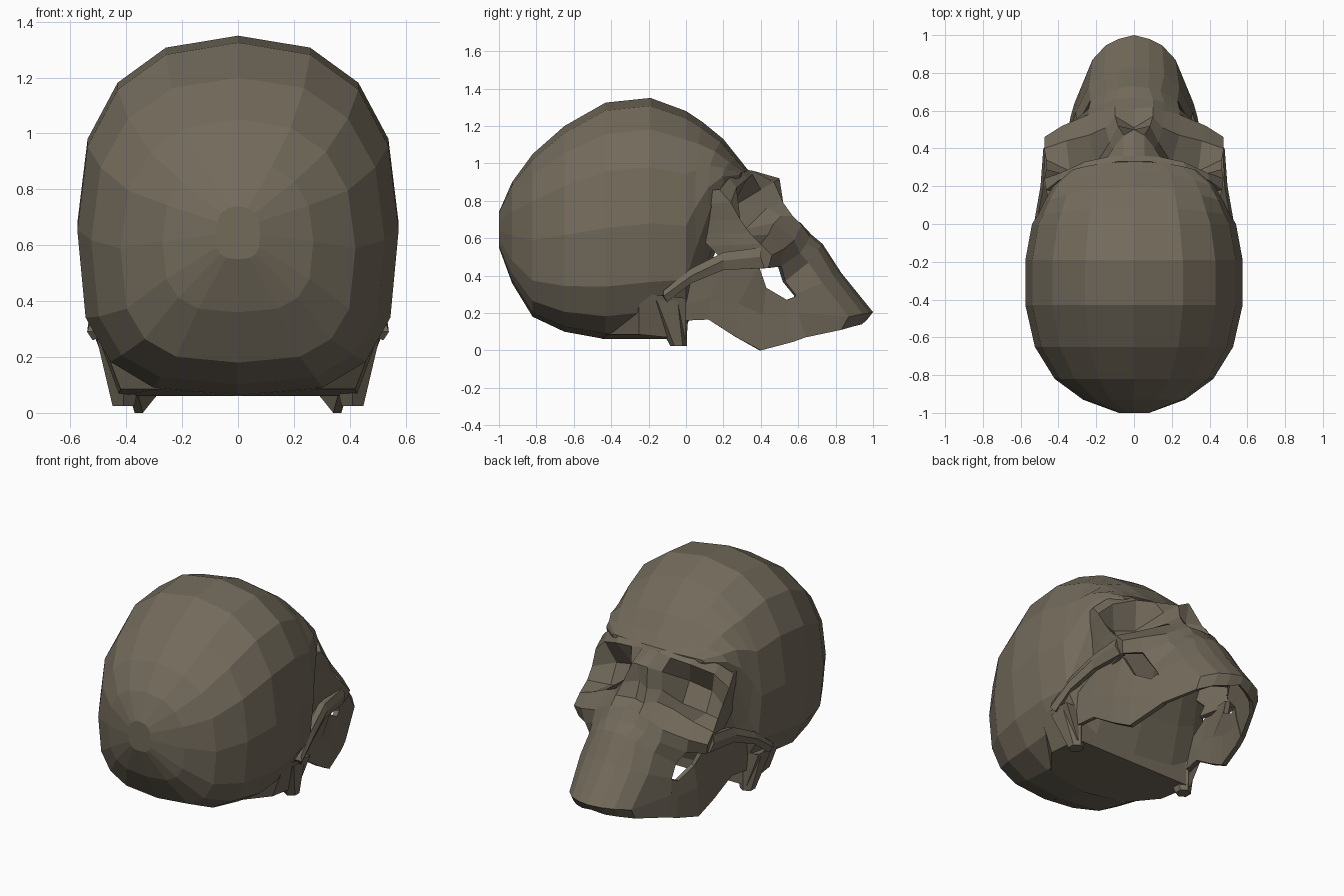
import bpy, bmesh, math
from mathutils import Matrix

mat = bpy.data.materials.new("bone")
mat.diffuse_color = (0.17, 0.145, 0.105, 1)


def add_object(name, bm):
    mesh = bpy.data.meshes.new(name)
    bm.to_mesh(mesh)
    bm.free()
    mesh.materials.append(mat)
    ob = bpy.data.objects.new(name, mesh)
    bpy.context.collection.objects.link(ob)
    return ob


def mirror(ob):
    m = ob.modifiers.new("mirror", 'MIRROR')
    m.use_axis[0] = True
    m.use_clip = True


def patch(name, rows, thickness):
    """Quad sheet through rows of points, mirrored and thickened inward."""
    bm = bmesh.new()
    grid = [[bm.verts.new(p) for p in row] for row in rows]
    for a, b in zip(grid, grid[1:]):
        for i in range(min(len(a), len(b)) - 1):
            bm.faces.new((a[i], a[i + 1], b[i + 1], b[i]))
    ob = add_object(name, bm)
    mirror(ob)
    s = ob.modifiers.new("thickness", 'SOLIDIFY')
    s.thickness = thickness
    s.offset = -1
    return ob


def power(v, n):
    return math.copysign(abs(v) ** (2 / n), v)


# Cranium: rings along y given as (y, top z, bottom z, half width)
stations = [(-1.0, .74, .55, .08), (-.93, .90, .36, .27), (-.82, 1.05, .18, .42),
            (-.65, 1.20, .10, .525), (-.43, 1.325, .06, .575), (-.19, 1.35, .085, .575),
            (0, 1.28, .12, .54), (.09, 1.22, .35, .51), (.2, 1.13, .64, .475),
            (.28, 1.03, .84, .43), (.335, .96, .92, .33)]
SEG = 16
bm = bmesh.new()
rings = []
for y, top, bottom, w in stations:
    mid = top * .47 + bottom * .53
    ring = []
    for k in range(SEG):
        a = math.pi / 2 + math.tau * k / SEG
        n = 2.4 if math.sin(a) > 0 else 3
        x = w * power(math.cos(a), n)
        z = power(math.sin(a), n)
        z = mid + z * ((top - mid) if z > 0 else (mid - bottom))
        back = .1 * (x / .47) ** 2 * min(1, max(0, y / .25))
        ring.append(bm.verts.new((x, y - back, z)))
    rings.append(ring)
for a, b in zip(rings, rings[1:]):
    for k in range(SEG):
        j = (k + 1) % SEG
        bm.faces.new((a[k], a[j], b[j], b[k]))
bm.faces.new(rings[0])
bm.faces.new(rings[-1])
bmesh.ops.recalc_face_normals(bm, faces=bm.faces)
add_object("cranium", bm)

# Face: brow, eye sockets, nose opening and cheeks, from midline outwards
upper = [
    [(0, .33, .965), (.09, .33, .965), (.17, .31, .96), (.28, .285, .955), (.40, .23, .92), (.465, .18, .86)],
    [(0, .36, .96), (.055, .36, .96), (.14, .355, .94), (.26, .33, .92), (.39, .27, .87), (.475, .24, .79)],
    [(0, .50, .92), (.055, .47, .90), (.11, .40, .86), (.20, .25, .77), (.34, .22, .73), (.465, .29, .70)],
    [(0, .47, .80), (.085, .52, .79), (.13, .43, .76), (.20, .32, .65), (.34, .28, .61), (.465, .34, .63)],
    [(0, .51, .70), (.10, .57, .72), (.15, .51, .72), (.24, .47, .68), (.36, .44, .62), (.475, .40, .57)],
    [(0, .61, .685), (.10, .62, .67), (.16, .60, .64), (.24, .58, .59), (.38, .52, .54), (.475, .46, .51)],
    [(0, .67, .62), (.10, .66, .61), (.16, .645, .57), (.24, .61, .52), (.36, .51, .45), (.455, .44, .44)],
]
# Return of the side of the socket and cheek towards the temple
for row in upper:
    x, y, z = row[-1]
    row.append((x - .03, y - .13, z - .005))
    row.append((x - .07, y - .28, z - .01))
# Muzzle: upper jaw down to the chin
muzzle = [
    [(0, .73, .57), (.08, .72, .56), (.14, .705, .54), (.23, .655, .47), (.30, .53, .37)],
    [(0, .83, .415), (.08, .82, .41), (.16, .79, .395), (.24, .73, .36), (.31, .585, .30)],
    [(0, 1.0, .205), (.08, .98, .20), (.15, .945, .195), (.22, .87, .18), (.315, .60, .20)],
    [(0, .965, .16), (.08, .94, .14), (.15, .90, .13), (.22, .83, .11), (.315, .64, .07)],
]
patch("face", upper + muzzle, .025)

# Rear part of the lower jaw
patch("jaw_branch", [
    [(.31, .59, .29), (.325, .54, .27), (.36, .43, .335), (.41, .39, .45), (.44, .2, .47), (.45, -.04, .32)],
    [(.315, .60, .20), (.33, .55, .17), (.37, .41, .19), (.40, .28, .25), (.43, .13, .28), (.44, -.02, .24)],
    [(.315, .64, .07), (.335, .57, .045), (.37, .40, 0), (.39, .27, .07), (.41, .12, .165), (.43, 0, .16)],
], .03)

# Cheek arch running back to the ear
patch("cheek_arch", [
    [(.47, .40, .55), (.48, .20, .525), (.51, .03, .44), (.53, -.12, .32)],
    [(.48, .40, .50), (.495, .20, .48), (.525, .03, .40), (.54, -.12, .29)],
    [(.46, .42, .44), (.48, .20, .43), (.51, .03, .36), (.52, -.10, .26)],
], .05)

# Bony knob behind the ear
bm = bmesh.new()
bmesh.ops.create_cone(bm, cap_ends=True, segments=6, radius1=.045, radius2=.11, depth=.24,
                      matrix=Matrix.Translation((.41, -.10, .145)))
for v in bm.verts:
    if v.co.z < .1:
        v.co.y += .06
mirror(add_object("ear_knob", bm))

# Floor of the skull, a shallow plate under the cranium
bm = bmesh.new()
half = [(0, -.45, .06), (.28, -.42, .085), (.42, -.25, .085), (.43, 0, .06), (0, 0, .06)]
low = [bm.verts.new(p) for p in half]
high = [bm.verts.new((x * 1.2, y, z + .22)) for x, y, z in half]
bm.faces.new(low)
for i in range(4):
    bm.faces.new((low[i], low[i + 1], high[i + 1], high[i]))
bmesh.ops.recalc_face_normals(bm, faces=bm.faces)
mirror(add_object("skull_floor", bm))
